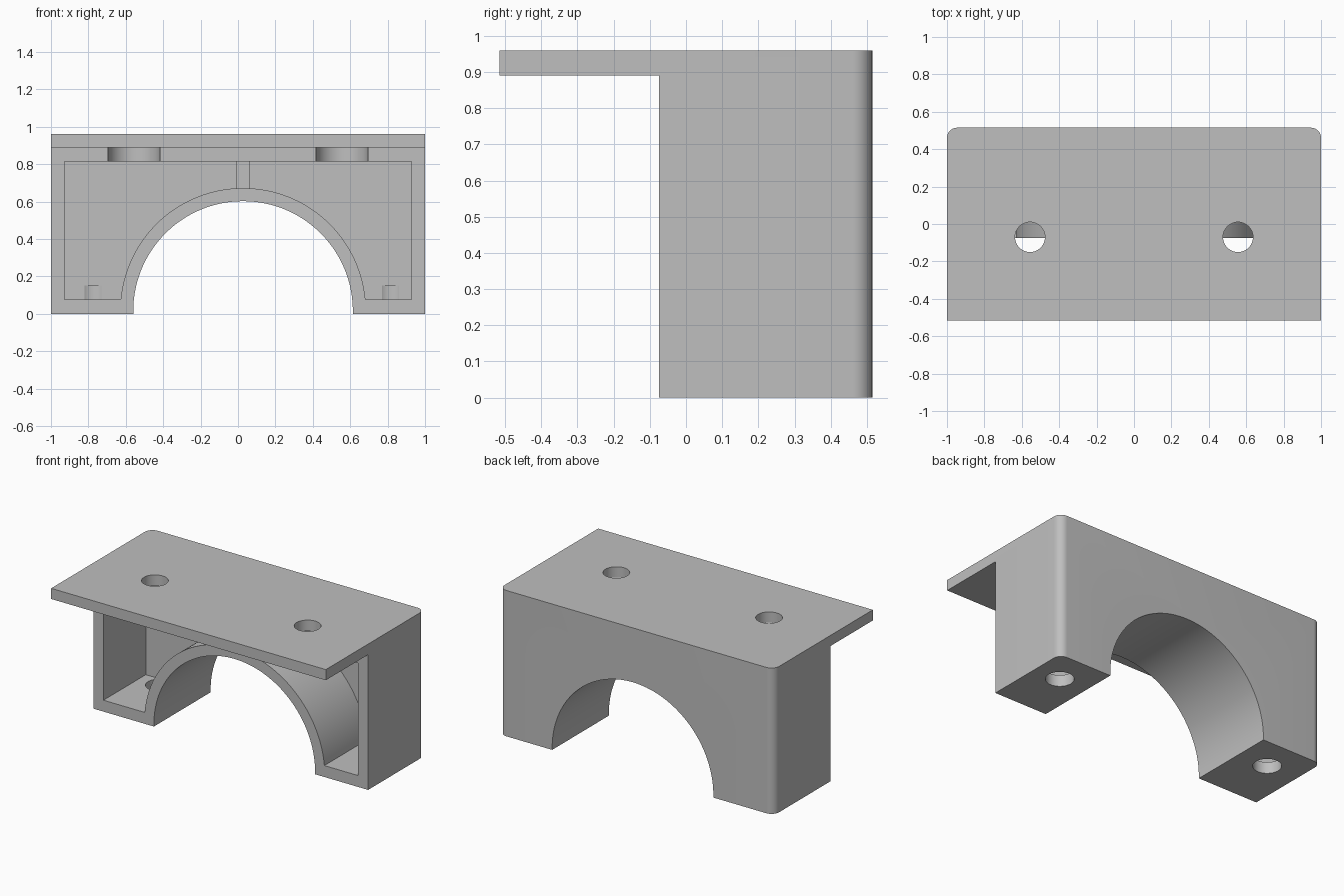
import bpy, bmesh, math
from mathutils import Vector

if "Cube" in bpy.data.objects:
    bpy.data.objects.remove(bpy.data.objects["Cube"], do_unlink=True)

# Main sizes
FRONT, BACK, HEIGHT = -0.075, 0.515, 0.96
PLATE_Z, POCKET_Z, WALL = 0.89, 0.815, 0.075
POCKET_BACK = 0.365
ARCH_X, ARCH_Z, ARCH_R, SHELL_R = 0.027, 0.015, 0.587, 0.657

grey = bpy.data.materials.new("plain_grey")
grey.use_nodes = True
colour = (0.52, 0.52, 0.52, 1)
grey.diffuse_color = colour
grey.node_tree.nodes["Principled BSDF"].inputs["Base Color"].default_value = colour


def arc(cx, cy, r, start, end, steps):
    angles = [start + (end - start) * i / steps for i in range(steps + 1)]
    return [(cx + r * math.cos(a), cy + r * math.sin(a)) for a in angles]


def prism(name, points, low, high, axis="Z"):
    """Extrude a closed outline along Z (outline in XY) or Y (outline in XZ)."""
    bm = bmesh.new()
    place = (lambda p: (p[0], p[1], low)) if axis == "Z" else (lambda p: (p[0], low, p[1]))
    face = bm.faces.new([bm.verts.new(place(p)) for p in points])
    shift = Vector((0, 0, high - low)) if axis == "Z" else Vector((0, high - low, 0))
    grown = bmesh.ops.extrude_face_region(bm, geom=[face])["geom"]
    bmesh.ops.translate(bm, vec=shift, verts=[g for g in grown if isinstance(g, bmesh.types.BMVert)])
    bmesh.ops.recalc_face_normals(bm, faces=bm.faces)
    mesh = bpy.data.meshes.new(name)
    bm.to_mesh(mesh)
    bm.free()
    mesh.materials.append(grey)
    obj = bpy.data.objects.new(name, mesh)
    bpy.context.collection.objects.link(obj)
    return obj


def box(name, x0, x1, y0, y1, z0, z1):
    return prism(name, [(x0, y0), (x1, y0), (x1, y1), (x0, y1)], z0, z1)


def rod(name, x, y, r, z0, z1):
    return prism(name, arc(x, y, r, 0, math.tau, 48)[:-1], z0, z1)


def combine(target, tool, operation="DIFFERENCE"):
    """Apply a boolean and discard the tool."""
    mod = target.modifiers.new(operation, "BOOLEAN")
    mod.operation, mod.solver, mod.object = operation, "EXACT", tool
    bpy.context.view_layer.objects.active = target
    bpy.ops.object.modifier_apply(modifier=mod.name)
    bpy.data.objects.remove(tool, do_unlink=True)


# Block with rounded back corners
R = 0.055
outline = [(-1, -BACK), (1, -BACK)]
outline += arc(1 - R, BACK - R, R, 0, math.pi / 2, 10)
outline += arc(R - 1, BACK - R, R, math.pi / 2, math.pi, 10)
bracket = prism("bracket", outline, 0, HEIGHT)

# Space below the overhanging top plate
combine(bracket, box("overhang_cut", -1.2, 1.2, -1, FRONT, -0.2, PLATE_Z))

# Arched passage
arch = arc(ARCH_X, ARCH_Z, ARCH_R, 0, math.pi, 72)
arch += [(ARCH_X - ARCH_R, -0.2), (ARCH_X + ARCH_R, -0.2)]
combine(bracket, prism("arch_cut", arch, -0.7, 0.7, "Y"))

# Hollow pocket around the arch shell, open to the front
a = math.asin((WALL - ARCH_Z) / SHELL_R)
side = 1 - WALL + 0.002
pocket = arc(ARCH_X, ARCH_Z, SHELL_R, math.pi - a, a, 72)
pocket += [(side, WALL), (side, POCKET_Z), (-side, POCKET_Z), (-side, WALL)]
combine(bracket, prism("pocket_cut", pocket, -0.3, POCKET_BACK, "Y"))

# Recessed centre rib between arch crown and roof
combine(bracket, box("rib", ARCH_X - 0.037, ARCH_X + 0.037, 0, 0.4, 0.64, 0.85), "UNION")

# Screw holes with wide recesses below, and blind holes in the feet
for s in (-1, 1):
    x = s * 0.556
    combine(bracket, rod("recess_cut", x, -0.07, 0.14, 0.78, PLATE_Z))
    combine(bracket, rod("screw_cut", x, -0.07, 0.08, 0.85, 1.1))
    combine(bracket, rod("foot_cut", 0.02 + s * 0.795, 0.293, 0.085, -0.1, 0.15))

bpy.ops.object.select_all(action="DESELECT")
bracket.select_set(True)
bpy.context.view_layer.objects.active = bracket
bpy.ops.object.shade_smooth_by_angle(angle=math.radians(25))
